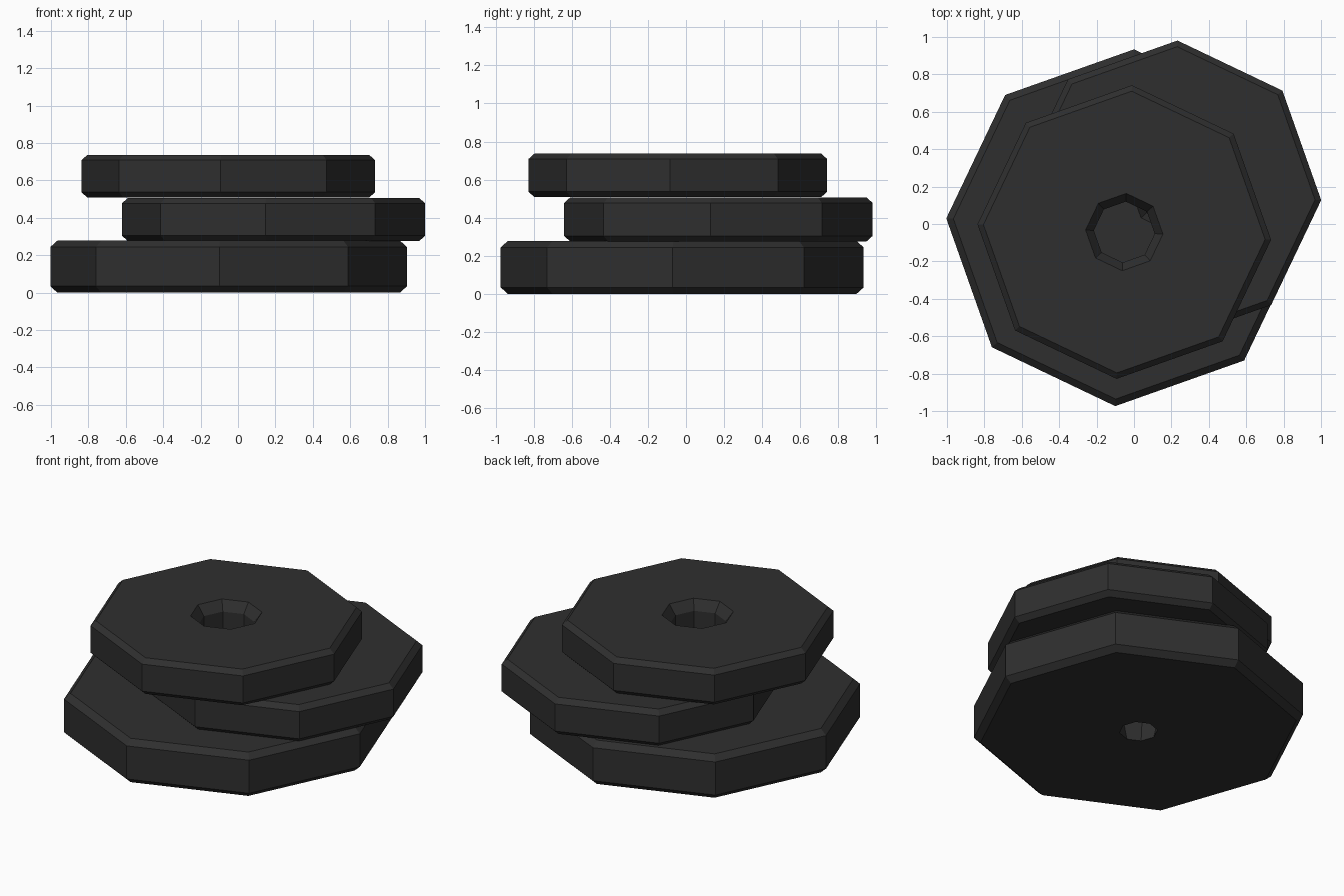
import bpy, bmesh, math

if "Cube" in bpy.data.objects:
    bpy.data.objects.remove(bpy.data.objects["Cube"])

iron = bpy.data.materials.new("dark iron")
iron.diffuse_color = (0.028, 0.028, 0.028, 1)
iron.use_nodes = True
iron.node_tree.nodes["Principled BSDF"].inputs["Base Color"].default_value = iron.diffuse_color

SIDES = 8
TURN = math.radians(-93)


def plate(name, x, y, z0, z1, radius, bevel, hole_top, hole_wall, hole_base):
    """Eight-sided bevelled weight plate with a countersunk centre hole."""
    h = z1 - z0
    profile = [
        (hole_base, 0), (radius - bevel, 0), (radius, bevel * 0.9),
        (radius, h - bevel * 0.9), (radius - bevel, h),
        (hole_top, h), (hole_wall, h - 0.06),
    ]
    bm = bmesh.new()
    rings = []
    for r, z in profile:
        rings.append([bm.verts.new((r * math.cos(TURN + i * math.tau / SIDES),
                                    r * math.sin(TURN + i * math.tau / SIDES), z))
                      for i in range(SIDES)])
    for k, a in enumerate(rings):
        b = rings[(k + 1) % len(rings)]
        for i in range(SIDES):
            j = (i + 1) % SIDES
            bm.faces.new((a[i], a[j], b[j], b[i]))
    bmesh.ops.recalc_face_normals(bm, faces=bm.faces)
    me = bpy.data.meshes.new(name)
    bm.to_mesh(me)
    bm.free()
    me.materials.append(iron)
    ob = bpy.data.objects.new(name, me)
    ob.location = (x, y, z0)
    bpy.context.collection.objects.link(ob)


# Three loosely stacked plates, largest at the bottom
plate("bottom_plate", -0.05, -0.02, 0.0, 0.278, 0.955, 0.038, 0.205, 0.163, 0.11)
plate("middle_plate", 0.19, 0.17, 0.275, 0.507, 0.812, 0.033, 0.205, 0.163, 0.163)
plate("top_plate", -0.052, -0.043, 0.508, 0.737, 0.786, 0.032, 0.207, 0.163, 0.163)
